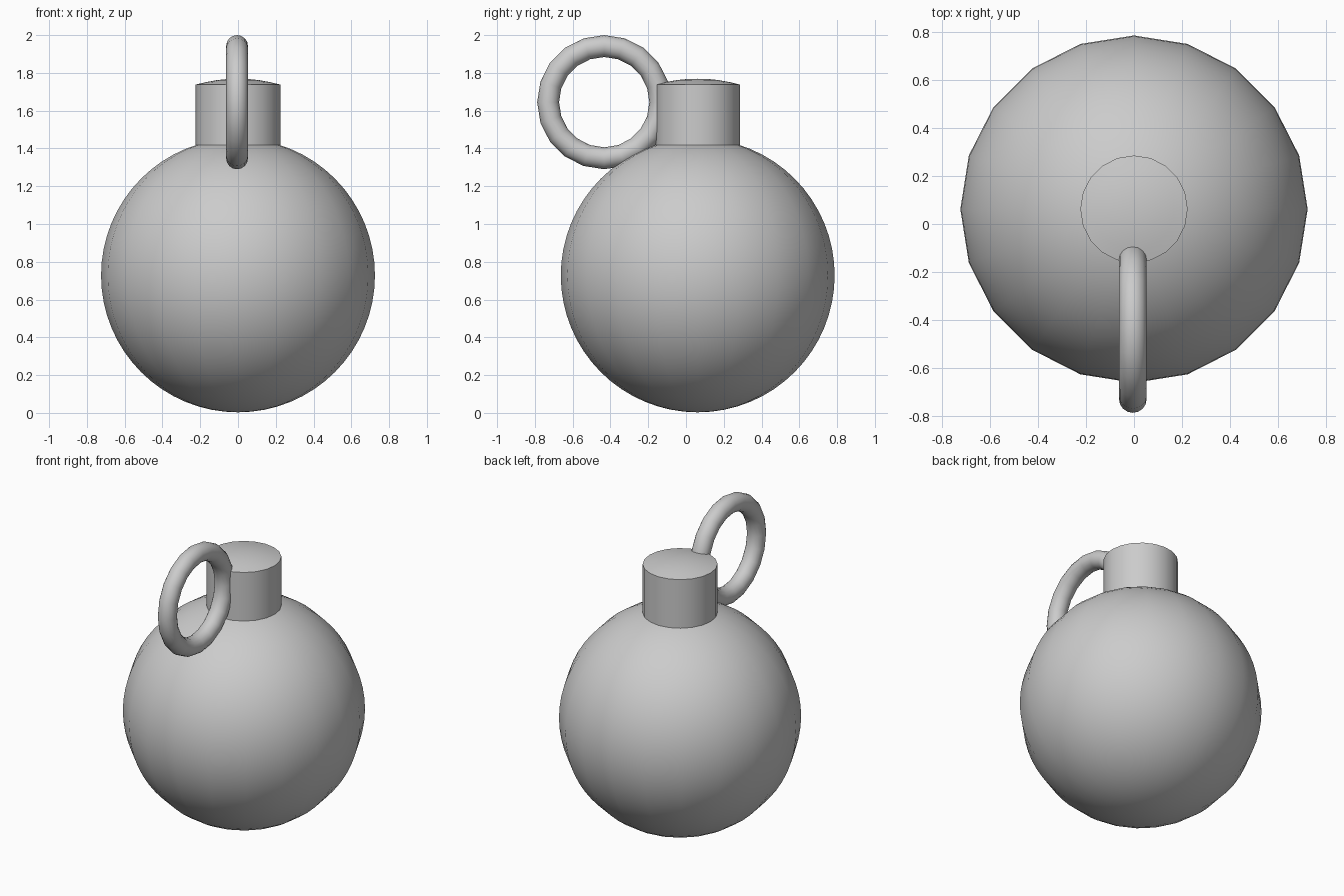
import bpy, bmesh, math

if "Cube" in bpy.data.objects:
    bpy.data.objects.remove(bpy.data.objects["Cube"])

SEG = 20
AXIS_Y = 0.062


def smooth(obj, angle):
    bpy.ops.object.select_all(action='DESELECT')
    obj.select_set(True)
    bpy.context.view_layer.objects.active = obj
    bpy.ops.object.shade_smooth_by_angle(angle=math.radians(angle))


def lathe(name, profile):
    """Spin a (radius, height) profile around the ornament's vertical axis."""
    bm = bmesh.new()
    verts = [bm.verts.new((r, 0, z)) for r, z in profile]
    edges = [bm.edges.new(pair) for pair in zip(verts, verts[1:])]
    bmesh.ops.spin(bm, geom=verts + edges, cent=(0, 0, 0), axis=(0, 0, 1),
                   angle=math.tau, steps=SEG)
    bmesh.ops.remove_doubles(bm, verts=bm.verts, dist=1e-4)
    bmesh.ops.recalc_face_normals(bm, faces=bm.faces)
    mesh = bpy.data.meshes.new(name)
    bm.to_mesh(mesh)
    bm.free()
    obj = bpy.data.objects.new(name, mesh)
    bpy.context.collection.objects.link(obj)
    obj.location.y = AXIS_Y
    return obj


# Round ball
bpy.ops.mesh.primitive_uv_sphere_add(segments=SEG, ring_count=32, radius=0.725,
                                     location=(0, AXIS_Y, 0.728))
ball = bpy.context.object
ball.name = "ball"
smooth(ball, 30)

# Neck cap with a slightly domed top
cap = lathe("cap", [(0, 1.36), (0.224, 1.36), (0.224, 1.738), (0.17, 1.751),
                    (0.11, 1.762), (0.05, 1.768), (0, 1.769)])
smooth(cap, 30)

# Hanging ring standing upright in the y-z plane
bpy.ops.mesh.primitive_torus_add(major_segments=SEG, minor_segments=16,
                                 major_radius=0.297, minor_radius=0.058,
                                 location=(-0.005, -0.433, 1.645),
                                 rotation=(0, math.pi / 2, 0))
ring = bpy.context.object
ring.name = "hanging_ring"
smooth(ring, 40)
